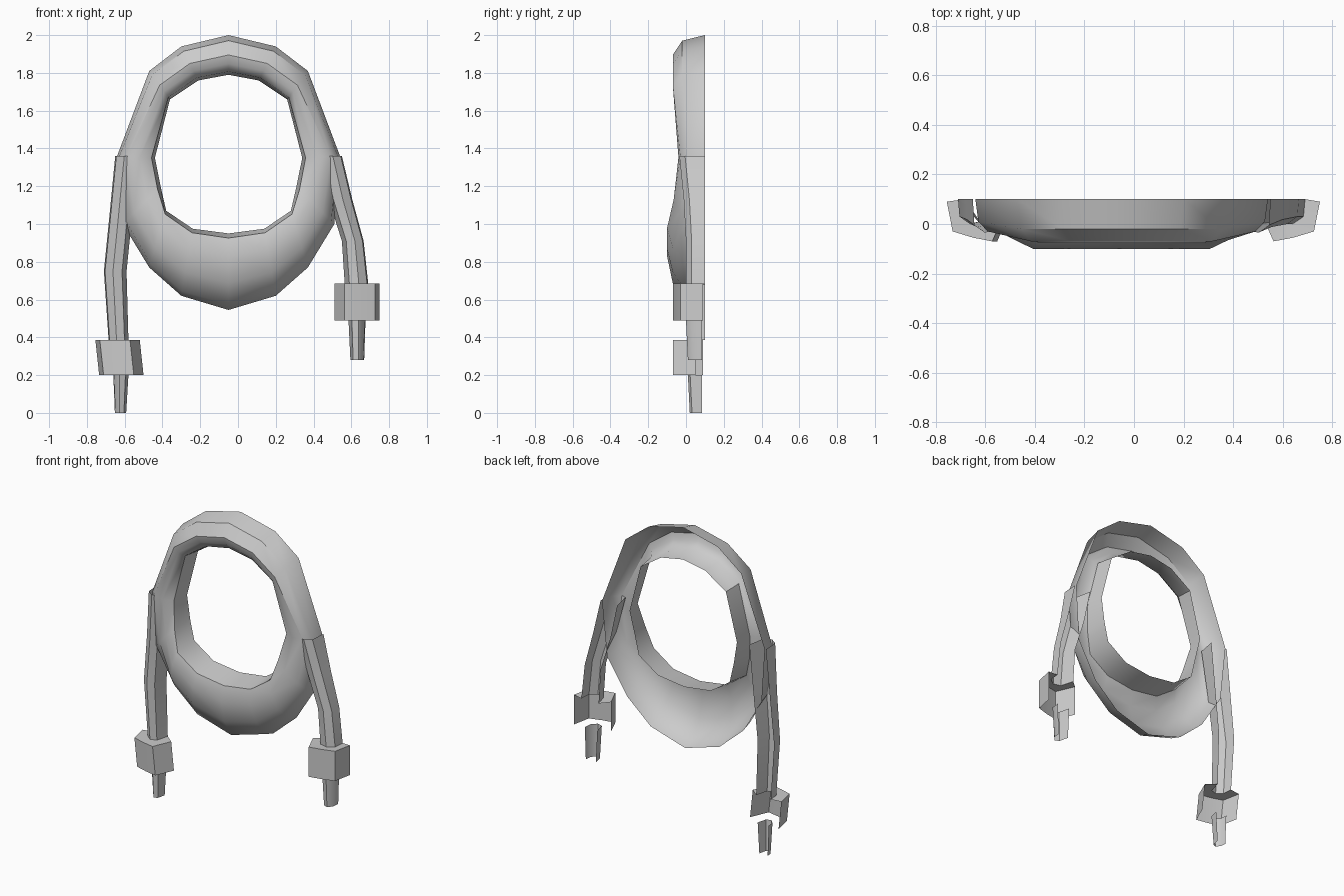
import bpy, bmesh

if "Cube" in bpy.data.objects:
    bpy.data.objects.remove(bpy.data.objects["Cube"])

CX = -0.05  # the ring's own axis of symmetry


def loft(name, sections, closed=False):
    """Skin open-backed sections (lists of points) into a thin shell."""
    bm = bmesh.new()
    rows = [[bm.verts.new(p) for p in s] for s in sections]
    pairs = list(zip(rows, rows[1:]))
    if closed:
        pairs.append((rows[-1], rows[0]))
    for a, b in pairs:
        for i in range(len(a) - 1):
            bm.faces.new((a[i], a[i + 1], b[i + 1], b[i]))
    bm.normal_update()
    # front surfaces must look towards -y
    if sum(f.normal.y * f.calc_area() for f in bm.faces) > 0:
        bmesh.ops.reverse_faces(bm, faces=bm.faces[:])
    me = bpy.data.meshes.new(name)
    bm.to_mesh(me)
    bm.free()
    ob = bpy.data.objects.new(name, me)
    bpy.context.collection.objects.link(ob)
    bpy.ops.object.select_all(action='DESELECT')
    ob.select_set(True)
    bpy.context.view_layer.objects.active = ob
    bpy.ops.object.shade_smooth_by_angle(angle=0.7)
    return ob


# Cross-sections of the cloth roll: (fraction from outer to inner edge, y)
TOP = [(0, .1), (.14, -.02), (.5, -.07), (.72, -.06), (.92, -.02), (1, .1)]
SIDE = [(0, .1), (.06, .01), (.25, -.03), (.6, -.04), (.91, -.01), (1, .1)]
FOLD = [(0, .09), (.08, 0), (.3, -.03), (.65, -.065), (.92, -.05), (1, .09)]
DRAPE = [(0, .08), (.07, 0), (.35, -.07), (.7, -.1), (.94, -.075), (1, .09)]

# Half of the ring from top to bottom: outer (x, z), inner (x, z), section
half = [
    ((0, 2.0), (0, 1.79), TOP),
    ((.25, 1.94), (.16, 1.76), TOP),
    ((.42, 1.81), (.31, 1.66), TOP),
    ((.59, 1.36), (.39, 1.35), SIDE),
    ((.56, 1.0), (.36, 1.2), FOLD),
    ((.42, .77), (.33, 1.07), DRAPE),
    ((.25, .62), (.19, .975), DRAPE),
    ((0, .545), (0, .95), DRAPE),
]


def ring_section(o, i, prof, sign):
    return [(CX + sign * (o[0] + (i[0] - o[0]) * t), y, o[1] + (i[1] - o[1]) * t)
            for t, y in prof]


# Hood-like ring with the draped lower fold
loft("scarf_ring", [ring_section(*h, 1) for h in half]
     + [ring_section(*h, -1) for h in half[-2:0:-1]], closed=True)


def strand_section(outer, inner, z, front, back=.1):
    prof = [(0, back), (.05, front + .03), (.4, front), (.8, front + .012), (1, back)]
    return [(outer + (inner - outer) * t, y, z) for t, y in prof]


def cuff_section(outer, inner, z):
    prof = [(0, .09), (.1, -.03), (.45, -.055), (.78, -.07), (1, .05)]
    return [(outer + (inner - outer) * t, y, z) for t, y in prof]


# Per side: hanging strand, cuff (top rim and wall), cord end
# strand rows: outer x, inner x, z, front y
sides = {
    "right": dict(strand=[(.55, .43, 1.36, -.035), (.605, .48, 1.13, -.012),
                          (.665, .55, .91, .0), (.69, .565, .68, .0)],
                  cuff=[(.75, .51, .685), (.75, .51, .49)],
                  tip=[(.675, .585, .49, .0), (.668, .595, .28, .01)]),
    "left": dict(strand=[(-.65, -.53, 1.36, -.035), (-.68, -.56, 1.05, -.012),
                         (-.71, -.59, .75, .0), (-.685, -.58, .385, .005)],
                 cuff=[(-.755, -.52, .385), (-.735, -.50, .2)],
                 tip=[(-.66, -.58, .2, .01), (-.652, -.592, 0, .02)]),
}
for side, s in sides.items():
    loft("strand_" + side, [strand_section(*r) for r in s["strand"]])
    rim = strand_section(*s["strand"][-1])
    loft("cuff_" + side, [rim] + [cuff_section(*r) for r in s["cuff"]])
    loft("cord_end_" + side, [strand_section(*r, .085) for r in s["tip"]])
